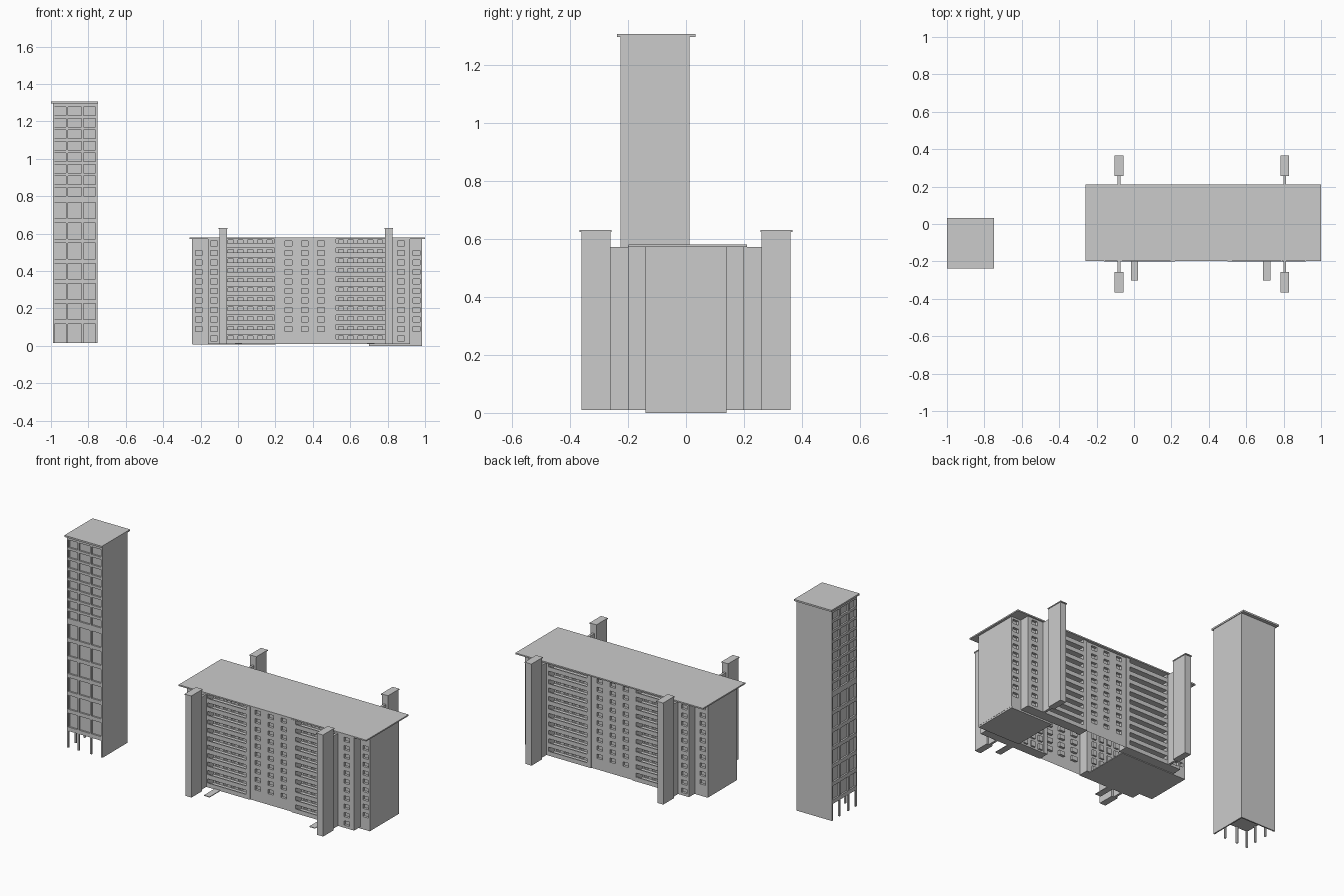
import bpy, bmesh

if "Cube" in bpy.data.objects:
    bpy.data.objects.remove(bpy.data.objects["Cube"])


def boxes(name, items):
    """One object from many boxes (x0, x1, y0, y1, z0, z1)."""
    bm = bmesh.new()
    for x0, x1, y0, y1, z0, z1 in items:
        vs = bmesh.ops.create_cube(bm, size=1)["verts"]
        for v in vs:
            v.co = (x1 if v.co.x > 0 else x0, y1 if v.co.y > 0 else y0, z1 if v.co.z > 0 else z0)
    bmesh.ops.recalc_face_normals(bm, faces=bm.faces)
    return finish(name, bm)


def finish(name, bm):
    me = bpy.data.meshes.new(name)
    bm.to_mesh(me)
    bm.free()
    ob = bpy.data.objects.new(name, me)
    bpy.context.collection.objects.link(ob)
    return ob


def breaks(lo, hi, spans):
    """Grid lines: outer limits plus the start and end of each window."""
    out = [lo]
    for a, b in spans:
        out += [a, b]
    return out + [hi]


def panel(name, place, us, vs, depth):
    """Wall face on a grid; cells with odd indices become recessed windows."""
    bm = bmesh.new()

    def quad(pts):
        bm.faces.new([bm.verts.new(place(*p)) for p in pts])
    for i in range(len(us) - 1):
        for j in range(len(vs) - 1):
            a, b, c, d = us[i], us[i + 1], vs[j], vs[j + 1]
            ring = [(a, c), (b, c), (b, d), (a, d)]
            sunk = i % 2 and j % 2
            quad([(u, v, depth if sunk else 0) for u, v in ring])
            if sunk:
                for k in range(4):
                    p, q = ring[k], ring[(k + 1) % 4]
                    quad([(*p, 0), (*q, 0), (*q, depth), (*p, depth)])
    bmesh.ops.remove_doubles(bm, verts=bm.verts, dist=1e-5)
    bmesh.ops.recalc_face_normals(bm, faces=bm.faces)
    return finish(name, bm)


def facing_y(y, s):
    """Panel placement in a plane facing along s*y."""
    return lambda u, v, d: (u, s * (y - d), v)


def mirror_y(s, y0, y1):
    return (y0, y1) if s > 0 else (-y1, -y0)


B, T, STEP, LEVELS = 0.01, 0.574, 0.0513, 11


def rows(first, last):
    return [(0.09 + i * 0.0508 - 0.013, 0.09 + i * 0.0508 + 0.013) for i in range(first, last)]


def cols(centres, w):
    return [(c - w / 2, c + w / 2) for c in centres]


# --- long apartment block: end, step, setback window, step window, pier, gallery range
ENDS = {
    "left": (-0.245, -0.16, -0.21, -0.128, -0.08, -0.065, 0.195),
    "right": (0.985, 0.92, 0.955, 0.872, 0.805, 0.525, 0.785),
}
for side, (end, step, win_a, win_b, pier, g0, g1) in ENDS.items():
    inner = g0 if side == "left" else g1
    sx = -1 if side == "left" else 1
    lo, hi = sorted((end, inner))
    # end block core and closed gable wall
    boxes(side + "_end_core", [(lo + 0.002, hi - 0.002, -0.12, 0.12, B, T)])
    boxes(side + "_gable_wall", [(*sorted((end, end - sx * 0.006)), -0.14, 0.14, B, T)])
    for s, face in ((-1, "front"), (1, "back")):
        tag = side + "_" + face
        # stepped end walls with window columns
        a, b = sorted((end, step))
        panel(tag + "_setback_wall", facing_y(0.14, s),
              breaks(a, b, cols([win_a], 0.037)), breaks(B, T, rows(0, 9 if s < 0 else 10)), 0.015)
        a, b = sorted((step, inner))
        panel(tag + "_stepped_wall", facing_y(0.2, s),
              breaks(a, b, cols([win_b], 0.037)), breaks(B, T, rows(-1, 10)), 0.015)
        boxes(tag + "_return_walls", [
            (*sorted((step, step - sx * 0.006)), *mirror_y(s, 0.12, 0.2), B, T),
            (*sorted((inner, inner + sx * 0.006)), *mirror_y(s, 0.12, 0.2), B, T),
            (a, b, *mirror_y(s, 0.14, 0.2), B, B + 0.003)])
        # open galleries: floor slab and parapet on every level
        parts = []
        for k in range(LEVELS):
            z = B + k * STEP
            parts.append((g0, g1, *mirror_y(s, 0.14, 0.198), z, z + 0.005))
            parts.append((g0, g1, *mirror_y(s, 0.193, 0.2), z, z + 0.026))
        boxes(tag + "_gallery", parts)
        w = (g1 - g0) / 5
        doors = [(B + k * STEP + 0.01, B + k * STEP + 0.043) for k in range(LEVELS)]
        panel(tag + "_gallery_back_wall", facing_y(0.14, s),
              breaks(g0, g1, cols([g0 + w * (i + 0.5) for i in range(5)], 0.028)),
              breaks(B, T, doors), 0.01)
        # free-standing stair pier with link wall and cap
        boxes(tag + "_stair_pier", [
            (pier - 0.02, pier + 0.02, *mirror_y(s, 0.26, 0.361), B, 0.625),
            (pier - 0.007, pier + 0.007, *mirror_y(s, 0.195, 0.262), B, 0.572),
            (pier - 0.023, pier + 0.023, *mirror_y(s, 0.257, 0.367), 0.624, 0.63)])

# central bay with three window columns, framed by pilasters
for s, face in ((-1, "front"), (1, "back")):
    panel(face + "_centre_wall", facing_y(0.194, s),
          breaks(0.22, 0.5, cols([0.27, 0.357, 0.444], 0.037)), breaks(B, T, rows(0, 10)), 0.015)
    boxes(face + "_pilasters", [(x, x + 0.025, *mirror_y(s, 0.135, 0.2), B, T) for x in (0.195, 0.5)])

boxes("block_roof", [(-0.26, 1.0, -0.198, 0.21, 0.572, 0.58)])
boxes("base_plates", [(-0.244, 0.2, -0.14, 0.14, 0.006, 0.012), (0.7, 0.984, -0.14, 0.14, 0.0, 0.012)])
boxes("entrance_slabs", [(x - 0.019, x + 0.019, -0.303, -0.19, 0.01, 0.014) for x in (0.002, 0.71)])

# --- tall tower: plain walls on right and back, windows on front and left
X0, X1, Y0, Y1, ZB, ZA, ZT = -0.99, -0.752, -0.225, 0.012, 0.015, 0.12, 1.297
boxes("tower_plain_walls", [(X1 - 0.008, X1, Y0, Y1, ZB, ZT), (X0, X1, Y1 - 0.008, Y1, ZB, ZT)])
boxes("tower_core", [(X0 + 0.02, X1 - 0.004, Y0 + 0.02, Y1 - 0.004, ZA, ZT)])
boxes("tower_soffit", [(X0, X1, Y0, Y1, ZA - 0.004, ZA)])
boxes("tower_roof", [(-1.0, -0.748, -0.238, 0.032, 1.295, 1.305)])

bays = [(0.006, 0.07), (0.08, 0.154), (0.164, 0.228)]
levels = [(0.14 + i * 0.108, 0.14 + i * 0.108 + 0.085) for i in range(6)]
levels += [(0.80 + i * 0.0615, 0.80 + i * 0.0615 + 0.046) for i in range(8)]
us = breaks(0, 0.237, bays)
panel("tower_front_windows", lambda u, v, d: (X0 + u, Y0 + d, v), us, breaks(ZA, ZT, levels), 0.01)
panel("tower_left_windows", lambda u, v, d: (X0 + d, Y0 + u, v), us, breaks(ZA, ZT, levels), 0.01)

# open ground floor pillars
pillars = []
for a, b in ((0, 0.008), (0.07, 0.08), (0.154, 0.164), (0.228, 0.237)):
    pillars.append((X0 + a, X0 + b, Y0, Y0 + 0.01, ZB, ZA))
    pillars.append((X0, X0 + 0.01, Y0 + a, Y0 + b, ZB, ZA))
boxes("tower_pillars", pillars)
